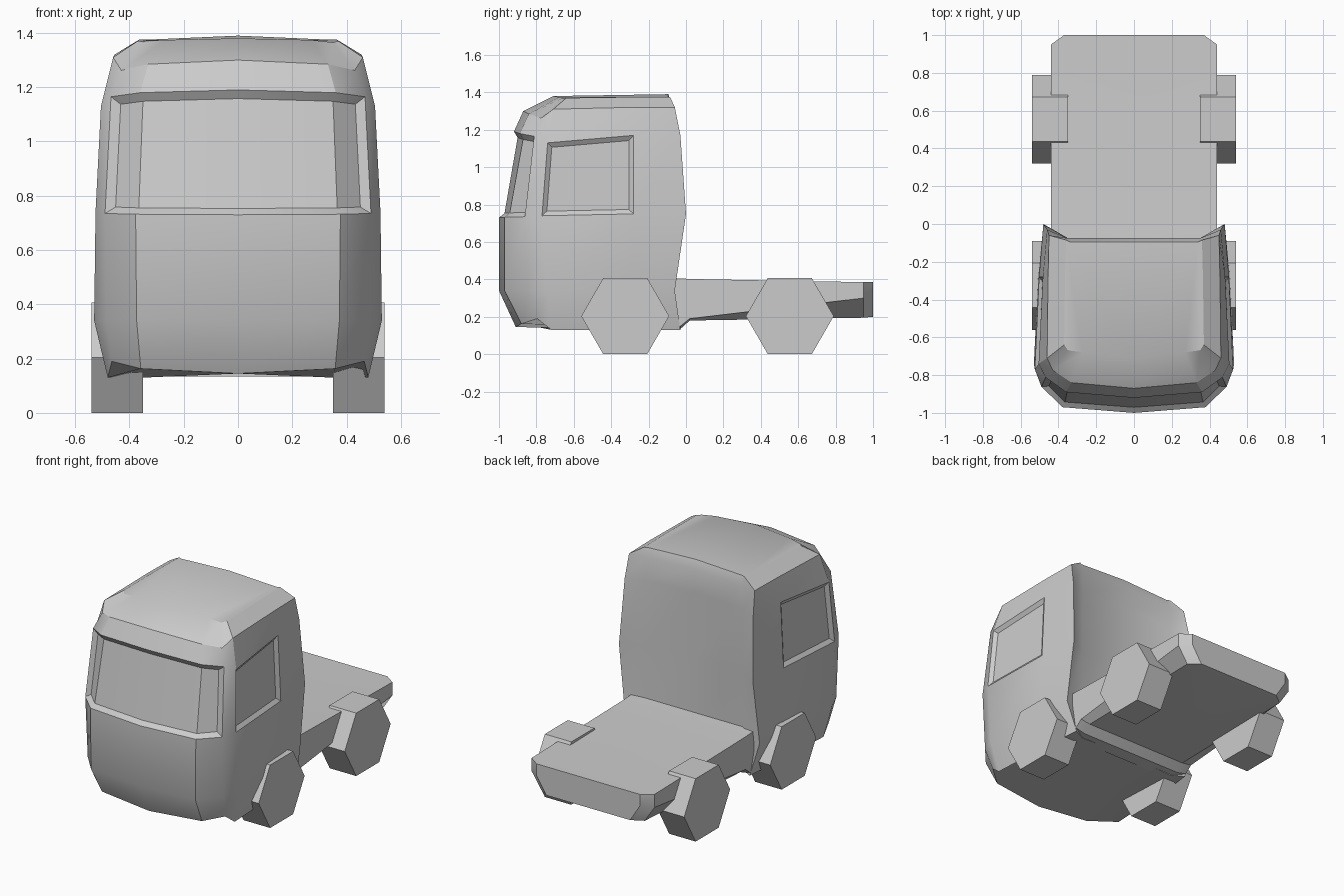
import bpy, bmesh, math
from mathutils import Matrix

if "Cube" in bpy.data.objects:
    bpy.data.objects.remove(bpy.data.objects["Cube"])


def finish(bm, name, smooth=0):
    bmesh.ops.recalc_face_normals(bm, faces=bm.faces[:])
    mesh = bpy.data.meshes.new(name)
    bm.to_mesh(mesh)
    bm.free()
    ob = bpy.data.objects.new(name, mesh)
    bpy.context.collection.objects.link(ob)
    if smooth:
        bpy.ops.object.select_all(action='DESELECT')
        bpy.context.view_layer.objects.active = ob
        ob.select_set(True)
        bpy.ops.object.shade_smooth_by_angle(angle=math.radians(smooth))
    return ob


def loft(halves):
    """Skin half rings (first and last point on x = 0), mirrored across x."""
    bm = bmesh.new()
    rings = []
    for half in halves:
        pts = half + [(-x, y, z) for x, y, z in half[-2:0:-1]]
        rings.append([bm.verts.new(p) for p in pts])
    n, k = len(rings[0]), len(halves[0])
    walls = [[bm.faces.new((a[i], a[(i + 1) % n], b[(i + 1) % n], b[i]))
              for i in range(n)] for a, b in zip(rings, rings[1:])]
    # End caps: two centre quads and two outer strips
    for r in (rings[0], rings[-1]):
        bm.faces.new((r[0], r[1], r[k - 2], r[k - 1]))
        bm.faces.new((r[0], r[-1], r[k], r[k - 1]))
        if k > 4:
            bm.faces.new(r[1:k - 1])
            bm.faces.new(r[k:])
    return bm, walls


# Cab levels: front z, corner z, side z, rear z, front y, corner x, side x, side y, rear y
levels = [
    (.145, .19, .13, .13, -.91, .465, .48, -.72, -.03),
    (.34, .34, .34, .34, -1.0, .485, .53, -.74, -.06),
    (.73, .735, .74, .75, -1.0, .49, .525, -.77, 0),
    (1.19, 1.165, 1.13, 1.17, -.92, .468, .505, -.74, -.03),
    (1.30, 1.262, 1.31, 1.32, -.87, .43, .46, -.71, -.06),
    (1.38, 1.365, 1.37, 1.375, -.71, .35, .37, -.64, -.085),
]
halves = []
for zf, zc, zs, zr, yf, xc, xs, ys, yb in levels:
    xb = xs - (.045 if xs > .47 else .01)
    yw = min(yb - .01, -.075)
    halves.append([
        (0, yf, zf), (xc * .77, yf + .03, zf * .6 + zc * .4),
        (xc, yf + .6 * (ys - yf), zc), (xs, ys, zs),
        ((xs + xb) / 2, -.28, zr), (xb, yb, zr),
        (min(.35, xb - .02), yw, zr), (0, yw, zr + .015)])
bm, walls = loft(halves)
bmesh.ops.recalc_face_normals(bm, faces=bm.faces[:])
band = walls[2]
n = len(band)
# Recessed windscreen and side windows
bmesh.ops.inset_region(bm, faces=[band[i] for i in (0, 1, n - 1, n - 2)],
                       thickness=.028, depth=-.025, use_even_offset=True)
bmesh.ops.inset_individual(bm, faces=[band[3], band[n - 4]],
                           thickness=.025, depth=-.018, use_even_offset=True)
finish(bm, "cab", 28)

# Flat chassis deck: y, half width, bottom z, chamfer z, top z
sections = [
    (-.12, .44, .135, .15, .41), (-.03, .44, .135, .15, .405),
    (.02, .44, .18, .19, .402), (.95, .44, .195, .30, .385),
    (1.0, .37, .20, .31, .385),
]
bm, _ = loft([[(0, y, zb), (w - .07, y, zb), (w, y, zm), (w, y, zt), (0, y, zt)]
              for y, w, zb, zm, zt in sections])
finish(bm, "chassis", 28)

# Six-sided wheels with flat tops
for y, end in ((-.325, "front"), (.555, "rear")):
    for s, side in ((1, "right"), (-1, "left")):
        bm = bmesh.new()
        bmesh.ops.create_cone(bm, cap_ends=True, segments=6,
                              radius1=.235, radius2=.235, depth=.19)
        bmesh.ops.rotate(bm, verts=bm.verts, matrix=Matrix.Rotation(math.pi / 2, 3, 'Y'))
        if max(v.co.z for v in bm.verts) > .22:
            bmesh.ops.rotate(bm, verts=bm.verts, matrix=Matrix.Rotation(math.pi / 6, 3, 'X'))
        bmesh.ops.translate(bm, verts=bm.verts, vec=(s * .445, y, .2035))
        finish(bm, f"{end}_{side}_wheel")
